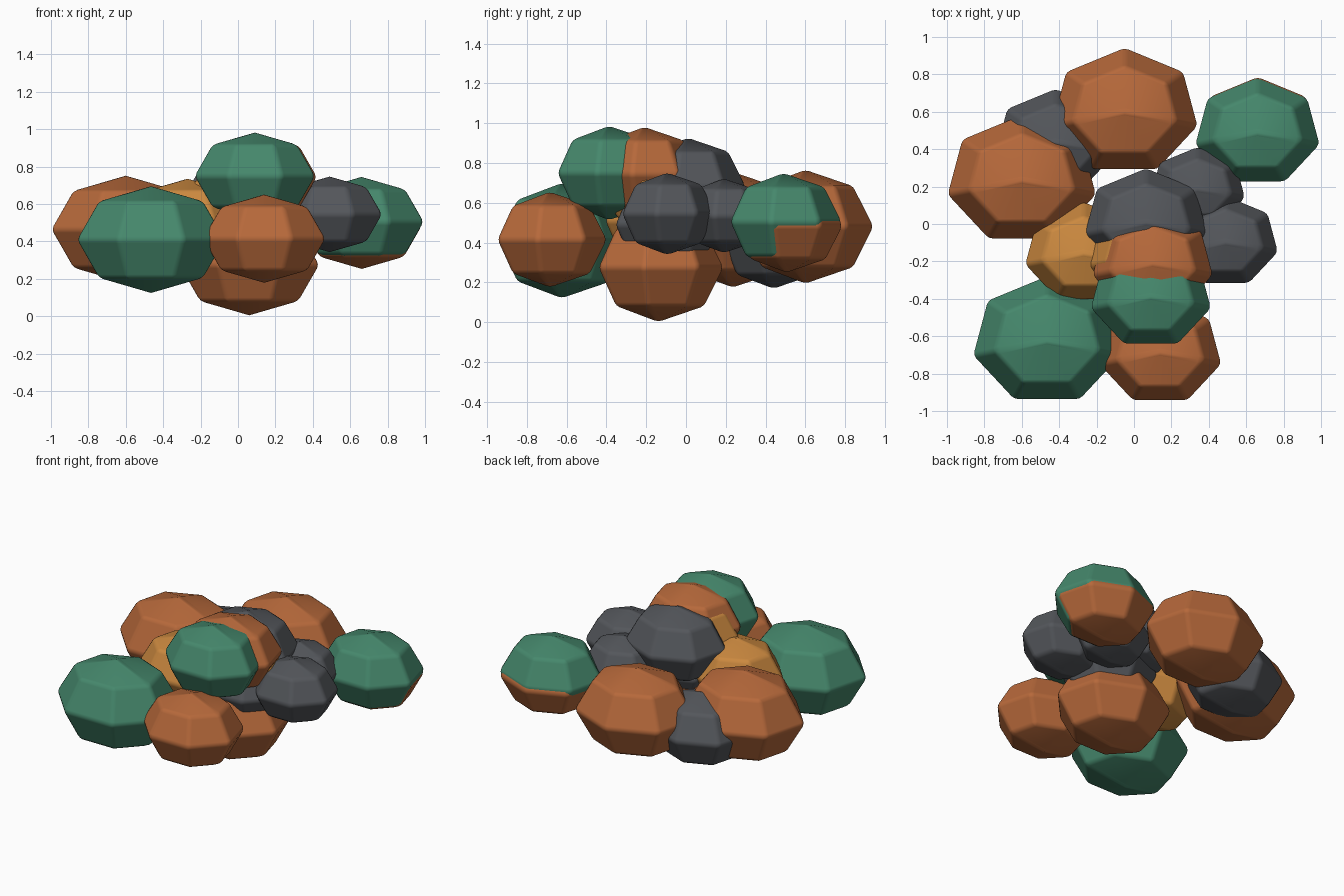
import bpy
import bmesh
from math import sin, cos, pi
from mathutils import Vector

cube = bpy.data.objects.get("Cube")
if cube:
    bpy.data.objects.remove(cube, do_unlink=True)


def make_material(name, rgb):
    mat = bpy.data.materials.new(name)
    mat.use_nodes = True
    mat.diffuse_color = (*rgb, 1)
    bsdf = mat.node_tree.nodes["Principled BSDF"]
    bsdf.inputs["Base Color"].default_value = (*rgb, 1)
    bsdf.inputs["Roughness"].default_value = 0.8
    return mat


ORANGE = make_material("rust_orange", (0.47, 0.14, 0.043))
GREEN = make_material("leaf_green", (0.06, 0.245, 0.15))
GRAY = make_material("slate_gray", (0.088, 0.094, 0.105))
AMBER = make_material("amber", (0.60, 0.25, 0.05))

SIDES = 7


def clump(name, mat, center, radius):
    """Seven-sided flattened ball with softened edges, one corner facing back."""
    bm = bmesh.new()
    size = Vector((radius, radius * 0.855, radius * 0.705))

    def vert(lat, lon):
        p = Vector((cos(lat) * cos(lon), cos(lat) * sin(lon), sin(lat)))
        return bm.verts.new(p * size)

    rings = [[vert(lat, pi / 2 + 2 * pi * i / SIDES) for i in range(SIDES)]
             for lat in (-pi / 4, 0, pi / 4)]
    bottom, top = vert(-pi / 2, 0), vert(pi / 2, 0)
    for i in range(SIDES):
        j = (i + 1) % SIDES
        bm.faces.new((bottom, rings[0][j], rings[0][i]))
        bm.faces.new((top, rings[2][i], rings[2][j]))
        for low, high in zip(rings, rings[1:]):
            bm.faces.new((low[i], low[j], high[j], high[i]))
    bmesh.ops.recalc_face_normals(bm, faces=bm.faces)
    mesh = bpy.data.meshes.new(name)
    bm.to_mesh(mesh)
    bm.free()
    mesh.materials.append(mat)
    mesh.shade_smooth()
    obj = bpy.data.objects.new(name, mesh)
    obj.location = center
    bpy.context.collection.objects.link(obj)
    bevel = obj.modifiers.new("soft_edges", "BEVEL")
    bevel.width = 0.02
    bevel.segments = 2
    bevel.limit_method = "ANGLE"
    bevel.angle_limit = 0.3
    bevel.harden_normals = True
    return obj


# Outer ring of clumps
clump("left_orange_clump", ORANGE, (-0.60, 0.235, 0.465), 0.412)
clump("back_orange_clump", ORANGE, (-0.05, 0.60, 0.48), 0.405)
clump("front_orange_clump", ORANGE, (0.14, -0.685, 0.415), 0.34)
clump("front_green_clump", GREEN, (-0.465, -0.625, 0.41), 0.41)
clump("back_green_clump", GREEN, (0.66, 0.49, 0.505), 0.346)
clump("back_green_underside", ORANGE, (0.662, 0.505, 0.485), 0.334)
clump("back_gray_clump", GRAY, (-0.42, 0.44, 0.405), 0.335)
clump("side_gray_clump", GRAY, (0.49, -0.095, 0.545), 0.292)
clump("side_back_gray_clump", GRAY, (0.34, 0.19, 0.535), 0.265)
clump("amber_clump", AMBER, (-0.27, -0.155, 0.51), 0.325)

# Central stack, from the base up
clump("base_orange_clump", ORANGE, (0.06, -0.14, 0.275), 0.388)
clump("core_gray_clump", GRAY, (0.13, -0.10, 0.49), 0.33)
clump("core_amber_clump", AMBER, (0.08, -0.16, 0.69), 0.338)
clump("top_gray_clump", GRAY, (0.065, 0.01, 0.685), 0.342)
clump("top_orange_clump", ORANGE, (0.10, -0.21, 0.745), 0.335)
clump("top_green_clump", GREEN, (0.09, -0.387, 0.75), 0.335)
